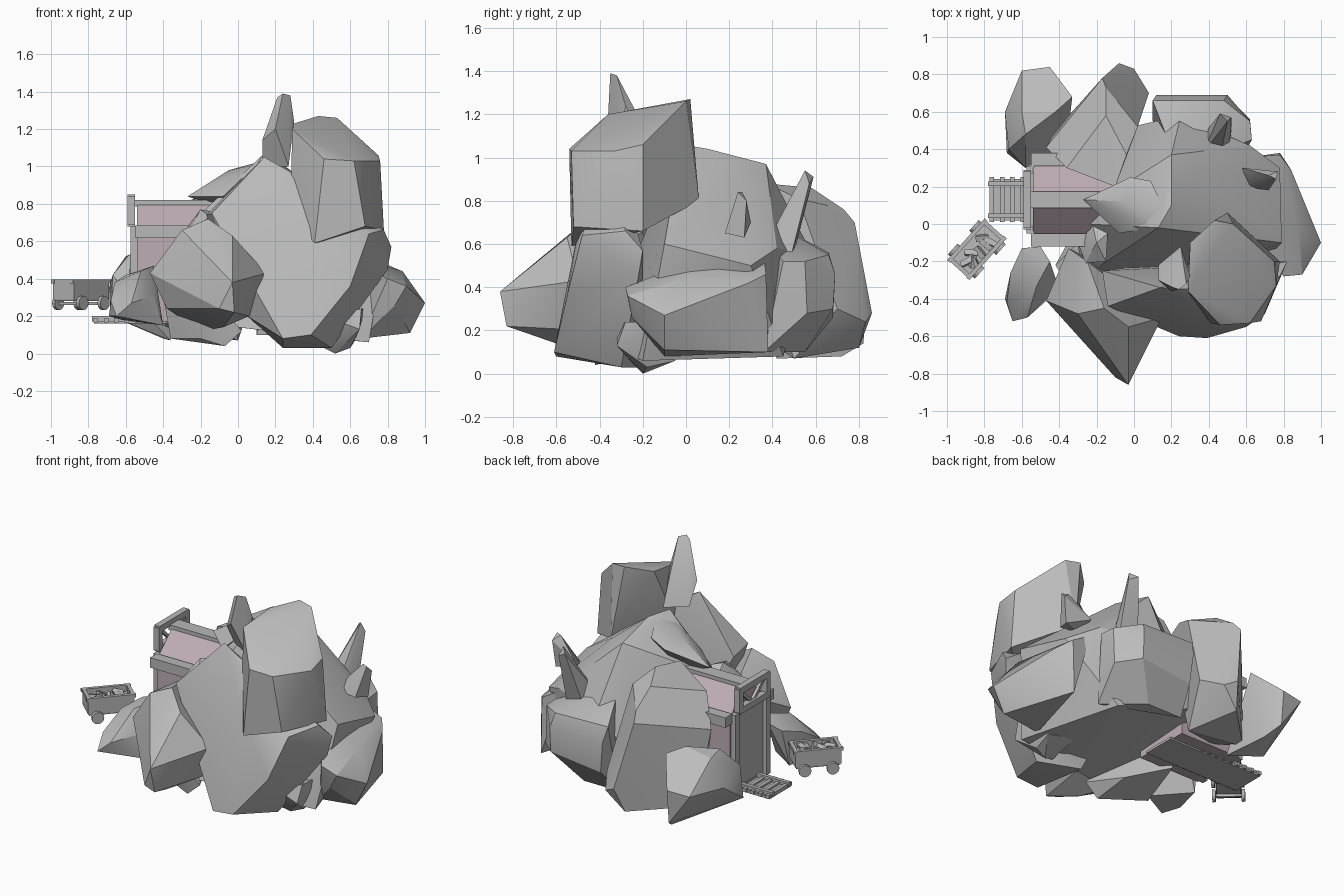
import bpy, bmesh, math, random
from mathutils import Matrix, Vector

random.seed(4)
old = bpy.data.objects.get("Cube")
if old:
    bpy.data.objects.remove(old, do_unlink=True)


def material(name, color):
    mat = bpy.data.materials.new(name)
    mat.use_nodes = True
    mat.diffuse_color = color
    mat.node_tree.nodes["Principled BSDF"].inputs["Base Color"].default_value = color
    return mat


stone = material("stone grey", (.5, .5, .5, 1))
plaster = material("dusty pink", (.52, .42, .47, 1))
timber = material("timber grey", (.48, .48, .48, 1))


def finish(name, bm, mat, smooth=False):
    bmesh.ops.recalc_face_normals(bm, faces=bm.faces)
    mesh = bpy.data.meshes.new(name)
    bm.to_mesh(mesh)
    bm.free()
    mesh.materials.append(mat)
    obj = bpy.data.objects.new(name, mesh)
    bpy.context.collection.objects.link(obj)
    if smooth:
        bpy.ops.object.select_all(action='DESELECT')
        obj.select_set(True)
        bpy.context.view_layer.objects.active = obj
        bpy.ops.object.shade_smooth_by_angle(angle=math.radians(28))
    return obj


def rock(name, *corners):
    """Chiselled boulder: the convex hull of its corners."""
    bm = bmesh.new()
    for corner in corners:
        bm.verts.new(corner)
    result = bmesh.ops.convex_hull(bm, input=bm.verts)
    loose = {g for g in result["geom_interior"] + result["geom_unused"]
             if isinstance(g, bmesh.types.BMVert)}
    bmesh.ops.delete(bm, geom=list(loose), context='VERTS')
    bmesh.ops.dissolve_limit(bm, angle_limit=math.radians(6), verts=bm.verts, edges=bm.edges)
    return finish(name, bm, stone, smooth=True)


def box(name, low, high, mat=timber, place=Matrix(), taper=1):
    """Box between two corners; taper scales the bottom face."""
    low, high = Vector(low), Vector(high)
    size, mid = high - low, (low + high) / 2
    bm = bmesh.new()
    bmesh.ops.create_cube(bm, size=1)
    for v in bm.verts:
        k = taper if v.co.z < 0 else 1
        v.co = mid + Vector((v.co.x * size.x * k, v.co.y * size.y * k, v.co.z * size.z))
    bm.transform(place)
    return finish(name, bm, mat)


def beam(name, start, end, width, mat=timber):
    """Square bar between two points."""
    start, end = Vector(start), Vector(end)
    turn = (end - start).to_track_quat('Z', 'X').to_matrix().to_4x4()
    half = width / 2
    return box(name, (-half, -half, 0), (half, half, (end - start).length), mat,
               Matrix.Translation(start) @ turn)


def prism(name, outline, x0, x1, mat):
    """Extrude a (y, z) outline along x."""
    bm = bmesh.new()
    face = bm.faces.new([bm.verts.new((x0, y, z)) for y, z in outline])
    moved = bmesh.ops.extrude_face_region(bm, geom=[face])["geom"]
    bmesh.ops.translate(bm, vec=(x1 - x0, 0, 0),
                        verts=[g for g in moved if isinstance(g, bmesh.types.BMVert)])
    return finish(name, bm, mat)


# Main mass of the hill
rock("central_hill", (.13, -.02, 1.06), (.2, .1, 1.04), (.2, .37, .97), (.35, .25, .92),
     (-.1, .18, .84), (-.25, 0, .7), (-.3, -.3, .3), (.25, .58, .56), (.62, .42, .58),
     (.78, .3, .5), (.79, -.1, .6), (-.1, .5, .25), (.5, .45, .08), (.7, -.2, .06), (0, -.4, .14))
rock("front_boulder", (.14, -.34, 1.05), (-.02, -.4, .87), (-.14, -.44, .75), (-.17, -.25, .74),
     (.32, -.35, .95), (.7, -.48, .64), (.78, -.28, .66), (.82, -.2, .57), (.8, -.22, .45),
     (.4, -.5, .66), (.05, -.43, .2), (.24, -.6, .08), (.39, -.61, .1), (.6, -.55, .36),
     (.5, -.3, .03), (.24, -.2, .03), (.6, -.27, .2))
rock("summit_block", (.3, -.1, 1.23), (.43, .02, 1.27), (.53, 0, 1.26), (.75, -.2, 1.06),
     (.76, -.33, 1.03), (.62, -.53, 1.03), (.46, -.54, 1.04), (.29, -.36, 1.2),
     (.78, -.2, .66), (.68, -.52, .68), (.41, -.53, .59), (.28, -.36, .72), (.5, .06, .8))
rock("front_spur", (-.03, -.86, .38), (-.1, -.82, .24), (-.02, -.83, .22), (.15, -.5, .43),
     (-.03, -.55, .63), (-.16, -.45, .72), (-.3, -.48, .66), (-.47, -.41, .43), (-.38, -.43, .24),
     (-.08, -.6, .14), (.06, -.45, .2), (-.2, -.2, .12), (-.25, -.2, .66), (-.35, -.13, .58))
rock("right_boulder", (1, -.1, .27), (.9, -.27, .36), (.8, -.28, .4), (.92, -.1, .11),
     (.88, -.02, .44), (.75, 0, .47), (.78, .37, .46), (.84, .29, .42), (.64, .36, .54),
     (.78, .38, .1), (.66, -.1, .08), (.84, -.25, .26), (.5, .1, .55))
rock("rear_boulder", (.1, .66, .56), (.48, .66, .55), (.5, .69, .46), (.12, .69, .46),
     (.62, .55, .52), (.63, .45, .52), (.2, .4, .7), (.5, .4, .57), (.62, .56, .28),
     (.5, .68, .3), (.14, .68, .26), (.35, .55, .1), (.1, .55, .1), (.58, .36, .1))
rock("rear_left_boulder", (-.15, .73, .76), (-.17, .78, .7), (-.15, .58, .86), (-.04, .37, .88),
     (-.1, .2, .87), (.02, .52, .81), (-.08, .86, .28), (0, .83, .24), (.08, .7, .3),
     (-.47, .41, .6), (-.36, .3, .78), (-.42, .5, .12), (-.12, .8, .12), (0, .5, .07),
     (-.35, .3, .2))
rock("left_rear_stone", (-.6, .82, .35), (-.45, .84, .36), (-.33, .68, .51), (-.42, .6, .55),
     (-.6, .6, .52), (-.58, .48, .53), (-.69, .6, .35), (-.67, .4, .42), (-.68, .38, .2),
     (-.58, .3, .3), (-.45, .82, .14), (-.4, .72, .08), (-.36, .42, .07))
rock("left_front_stone", (-.6, -.13, .42), (-.5, -.12, .45), (-.45, -.2, .47), (-.52, -.33, .44),
     (-.66, -.26, .38), (-.45, -.38, .31), (-.57, -.5, .27), (-.68, -.42, .28), (-.65, -.52, .2),
     (-.69, -.4, .2), (-.4, -.35, .15), (-.62, -.18, .18))
rock("front_base_stone", (-.42, -.22, .42), (-.3, -.1, .48), (-.36, -.3, .08), (-.2, -.4, .08),
     (-.1, -.2, .1), (-.07, -.42, .04), (.02, -.42, .12), (-.25, -.5, .45), (-.3, 0, .15))
rock("foot_stone", (.42, -.25, .05), (.52, -.2, 0), (.6, -.18, .03), (.65, -.32, .13),
     (.46, -.32, .2), (.66, -.28, .24), (.62, -.05, .06), (.68, -.04, .24), (.42, -.04, .1))
rock("ledge_over_tunnel", (-.27, .13, .84), (-.02, .25, .94), (.09, .23, .98), (.17, .06, 1.04),
     (.1, -.02, 1.01), (-.08, -.05, .84), (-.05, .12, .98), (0, .1, .75))
rock("tunnel_side_stone", (-.3, -.1, .64), (-.26, -.21, .66), (-.15, -.2, .73), (-.14, -.05, .76),
     (-.22, -.01, .72), (-.2, -.1, .77), (-.18, -.1, .5))

# Upright splinters of rock
rock("summit_spike", (.21, -.34, 1.37), (.28, -.32, 1.38), (.24, -.35, 1.39), (.3, -.28, 1.24),
     (.13, -.3, 1.14), (.2, -.36, 1.2), (.25, -.12, 1), (.13, -.22, 1), (.27, -.3, 1))
rock("rear_spike", (.5, .55, .94), (.46, .59, .91), (.52, .57, .88), (.37, .38, .6),
     (.38, .49, .52), (.46, .36, .58), (.52, .47, .48), (.51, .39, .5), (.5, .53, .7))
rock("side_spike", (.76, .24, .84), (.72, .26, .84), (.77, .28, .8), (.58, .3, .7),
     (.72, .18, .65), (.75, .27, .63), (.6, .2, .65))

# Tunnel house: walls, pitched roof, eaves and ridge
mid = .13
prism("tunnel_walls", [(mid - .19, .17), (mid + .19, .17), (mid + .19, .66),
                       (mid + .04, .8), (mid - .04, .8), (mid - .19, .66)], -.54, -.1, plaster)
box("tunnel_ridge", (-.56, mid - .045, .785), (-.1, mid + .045, .82))
for side, label in ((-1, "right"), (1, "left")):
    inner, outer = sorted((mid + side * .18, mid + side * .25))
    box(label + "_eave", (-.55, inner, .62), (-.15, outer, .685))
    beam(label + "_door_post", (-.555, mid + side * .16, .17), (-.555, mid + side * .16, .68), .04)
box("door_panel", (-.55, mid - .15, .17), (-.535, mid + .15, .66))

# Braced frame above the door
for z, label in ((.7, "lower"), (.83, "upper")):
    beam(label + "_frame_bar", (-.57, mid - .15, z), (-.57, mid + .15, z), .04)
for side, label in ((-1, "right"), (1, "left")):
    y = mid + side * .14
    beam(label + "_frame_bar", (-.57, y, .69), (-.57, y, .84), .04)
    beam(label + "_brace", (-.565, y, .83), (-.565, mid, .7), .02)

# Rail track on its bed
box("track_bed", (-.77, mid - .11, .16), (-.08, mid + .11, .175))
for side, label in ((-1, "right"), (1, "left")):
    y = mid + side * .085
    box(label + "_rail", (-.78, y - .012, .17), (-.25, y + .012, .2))
for i in range(9):
    x = -.76 + i * .055
    box("sleeper", (x - .012, mid - .12, .165), (x + .012, mid + .12, .188))

# Mine cart, turned off the track
cart = Matrix.Translation((-.84, -.135, 0)) @ Matrix.Rotation(math.radians(48), 4, 'Z')
length, width = .14, .075
box("cart_floor", (-length, -width, .28), (length, width, .3), timber, cart, .95)
for side in (-1, 1):
    a, b = sorted((side * width, side * (width - .012)))
    box("cart_side", (-length, a, .29), (length, b, .385), timber, cart)
    box("cart_rim", (-length - .01, a - .005, .375), (length + .01, b + .005, .395), timber, cart)
    a, b = sorted((side * length, side * (length - .012)))
    box("cart_end", (a, -width, .29), (b, width, .385), timber, cart)
    box("cart_rim", (a - .005, -width, .375), (b + .005, width, .395), timber, cart)
    box("axle", (side * .085 - .008, -width, .26), (side * .085 + .008, width, .276), timber, cart)
    for across in (-1, 1):
        bm = bmesh.new()
        bmesh.ops.create_cone(bm, cap_ends=True, segments=12, radius1=.038, radius2=.038, depth=.02)
        bm.transform(cart @ Matrix.Translation((side * .085, across * (width + .012), .27))
                     @ Matrix.Rotation(math.pi / 2, 4, 'X'))
        finish("cart_wheel", bm, timber, smooth=True)

# Rubble load
for i in range(8):
    spot = Matrix.Translation((random.uniform(-.1, .1), random.uniform(-.035, .035), .365))
    turn = Matrix.Rotation(random.uniform(0, 3), 4, 'Z') @ Matrix.Rotation(random.uniform(-.5, .5), 4, 'X')
    box("ore_lump", (-.035, -.015, -.015), (.035, .015, .02), stone, cart @ spot @ turn, .8)
box("cart_load", (-.125, -.058, .3), (.125, .058, .355), stone, cart)
